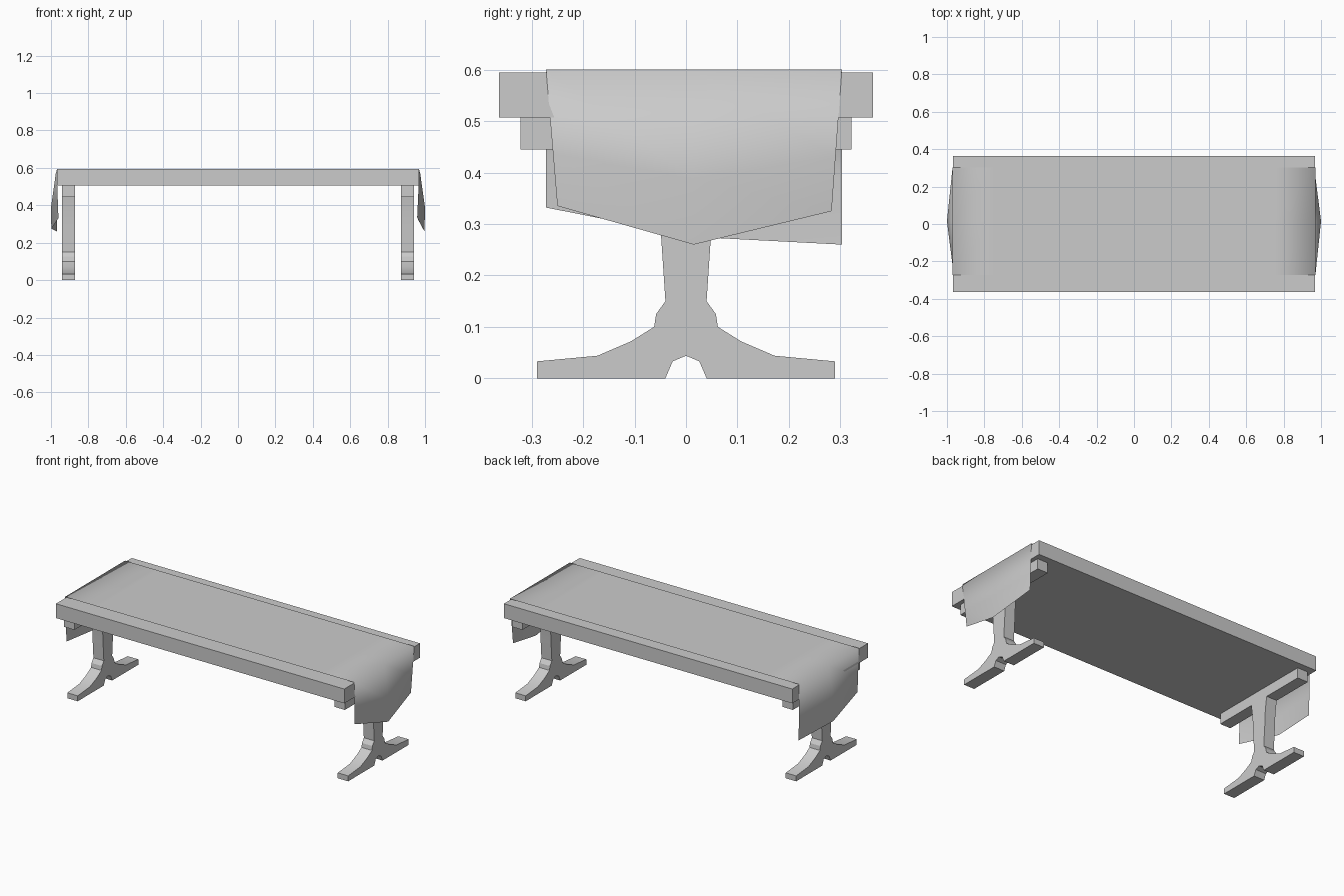
import bpy, bmesh, math

if "Cube" in bpy.data.objects:
    bpy.data.objects.remove(bpy.data.objects["Cube"])


def make_object(name, bm, angle=None):
    mesh = bpy.data.meshes.new(name)
    bm.to_mesh(mesh)
    bm.free()
    obj = bpy.data.objects.new(name, mesh)
    bpy.context.collection.objects.link(obj)
    if angle:
        bpy.ops.object.select_all(action='DESELECT')
        obj.select_set(True)
        bpy.context.view_layer.objects.active = obj
        bpy.ops.object.shade_smooth_by_angle(angle=math.radians(angle))
    return obj


def box(name, x0, x1, y, z0, z1):
    bm = bmesh.new()
    bmesh.ops.create_cube(bm, size=1)
    for v in bm.verts:
        v.co = (x1 if v.co.x > 0 else x0, v.co.y * 2 * y, z1 if v.co.z > 0 else z0)
    make_object(name, bm)


# Table top
box("table_top", -0.967, 0.967, 0.363, 0.507, 0.594)

# Pedestal legs: half outline (y, z) mirrored, extruded along x
half = [(0.026, 0.033), (0.04, 0), (0.29, 0), (0.29, 0.033), (0.172, 0.044),
        (0.107, 0.072), (0.062, 0.1), (0.058, 0.125), (0.04, 0.15),
        (0.048, 0.27), (0.053, 0.37), (0.064, 0.445)]
outline = [(0, 0.044)] + half + [(-y, z) for y, z in reversed(half)]
for side, x0, x1 in (("left", -0.942, -0.872), ("right", 0.872, 0.942)):
    bm = bmesh.new()
    face = bm.faces.new([bm.verts.new((x0, y, z)) for y, z in outline])
    res = bmesh.ops.extrude_face_region(bm, geom=[face])
    for v in res["geom"]:
        if isinstance(v, bmesh.types.BMVert):
            v.co.x = x1
    bmesh.ops.recalc_face_normals(bm, faces=bm.faces)
    make_object(side + "_leg", bm, 20)
    box(side + "_top_rail", x0, x1, 0.322, 0.445, 0.507)

# Cloth runner: three points across at each station, hanging over both ends
YS = (-0.272, 0.015, 0.303)


def flap(bottom, sign):
    """Top edge, bulging middle row and shaped bottom row of a hanging end."""
    top = [(sign * 0.97, y, 0.6) for y in YS]
    mid = [tuple(a + (b - a) * 0.62 for a, b in zip(t, e)) for t, e in zip(top, bottom)]
    mid[1] = (sign * 1.0, YS[1], 0.388)
    return [bottom, mid, top]


left = flap([(-0.96, -0.272, 0.332), (-0.998, 0.015, 0.275), (-0.968, 0.303, 0.26)], -1)
right = flap([(0.958, -0.25, 0.335), (0.997, 0.015, 0.26), (0.962, 0.283, 0.325)], 1)
flat = [[(x, y, 0.6) for y in YS] for x in (-0.75, 0.75)]
bm = bmesh.new()
rows = [[bm.verts.new(p) for p in row] for row in left + flat + right[::-1]]
for a, b in zip(rows, rows[1:]):
    for i in range(2):
        bm.faces.new((a[i], b[i], b[i + 1], a[i + 1]))
make_object("cloth_runner", bm, 120)
